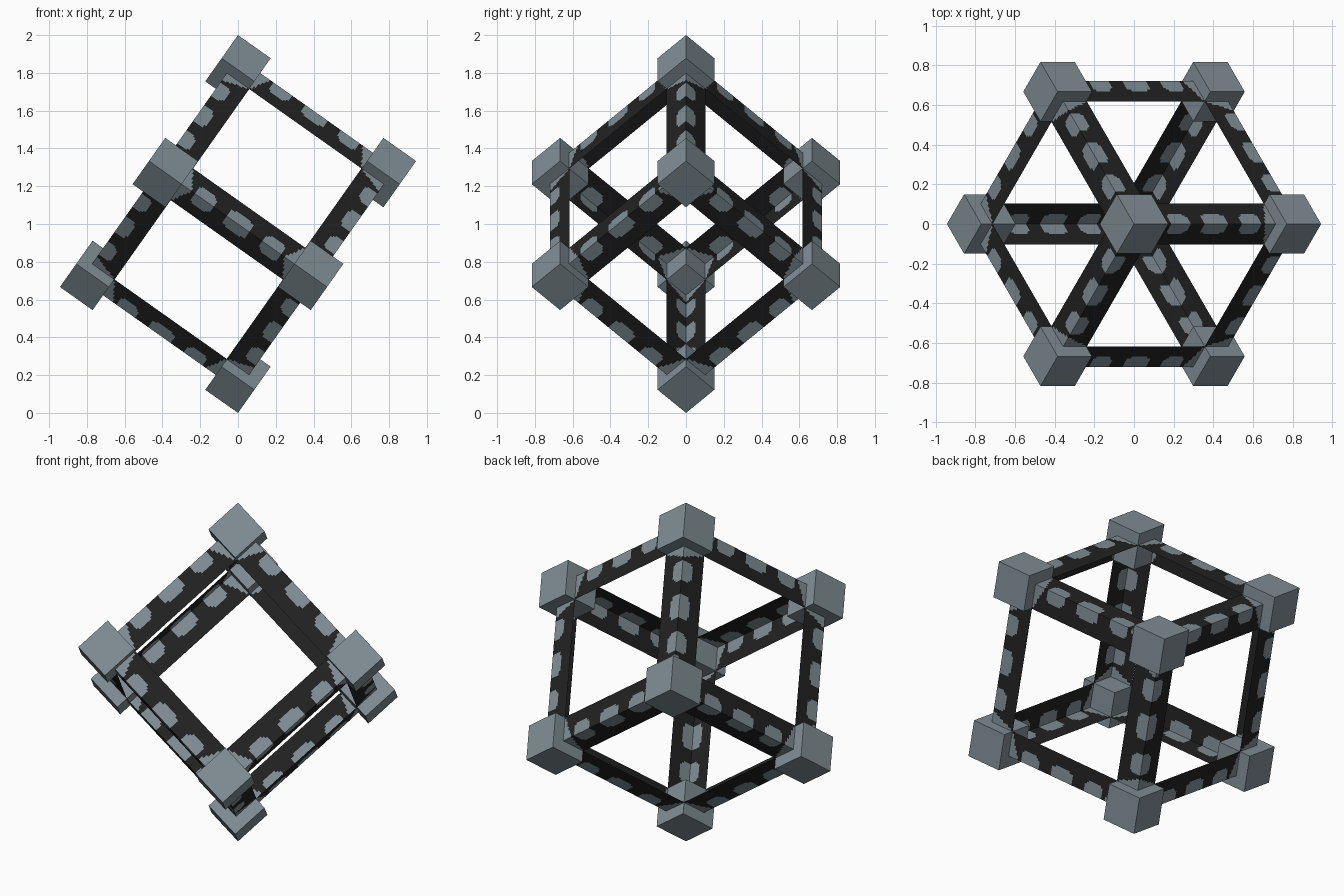
import bpy, bmesh, math
from mathutils import Matrix, Vector

if "Cube" in bpy.data.objects:
    bpy.data.objects.remove(bpy.data.objects["Cube"])

SIDE = 2 / math.sqrt(3)      # outer cube edge, body diagonal is 2 units
BLOCK = 0.212                # corner block edge
INSET = 0.068                # frame panels sit this far inside the blocks
WIDTH = 0.1455               # frame bar width
H = SIDE / 2 - INSET         # half size of a frame panel
N = 84                       # cells across a panel


def material(name, rgb):
    m = bpy.data.materials.new(name)
    m.diffuse_color = (*rgb, 1)
    m.use_nodes = True
    m.node_tree.nodes["Principled BSDF"].inputs["Base Color"].default_value = m.diffuse_color
    return m


GREY = material("slate_grey", (0.22, 0.275, 0.30))
BLACK = material("charcoal", (0.016, 0.016, 0.016))

# Cube axes, turned so the body diagonal is vertical
axes = [Vector((math.sqrt(2 / 3) * math.cos(math.radians(a)),
                math.sqrt(2 / 3) * math.sin(math.radians(a)),
                1 / math.sqrt(3))) for a in (180, 300, 60)]
TILT = Matrix.Translation((0, 0, 1)) @ Matrix(axes).transposed().to_4x4()


def finish(bm, name, mats):
    mesh = bpy.data.meshes.new(name)
    bm.to_mesh(mesh)
    bm.free()
    for m in mats:
        mesh.materials.append(m)
    ob = bpy.data.objects.new(name, mesh)
    bpy.context.collection.objects.link(ob)
    return ob


def blob(x, y, centre, half, depth):
    """Rounded patch lying against the outer edge of a bar."""
    return (abs(x - centre) / half) ** 3.5 + (y / depth) ** 3.5 < 1


def is_grey(along, depth):
    corner = along > 0.30 + 0.064 * depth / WIDTH
    return (corner or blob(along, depth, 0, 0.077, 0.072)
            or blob(along, depth, 0.22, 0.062, 0.072))


# Corner blocks
c = (SIDE - BLOCK) / 2
for i in range(8):
    pos = [c if i >> k & 1 else -c for k in range(3)]
    bm = bmesh.new()
    bmesh.ops.create_cube(bm, size=BLOCK, matrix=TILT @ Matrix.Translation(pos))
    finish(bm, f"corner_block_{i + 1}", [GREY])

# Open frame panels with grey patches on black bars
for k in range(3):
    for s in (1, -1):
        bm = bmesh.new()
        bmesh.ops.create_grid(bm, x_segments=N, y_segments=N, size=H)
        window = []
        for f in bm.faces:
            p = f.calc_center_median()
            a, b = sorted((abs(p.x), abs(p.y)))
            if H - b > WIDTH:
                window.append(f)
            else:
                f.material_index = 0 if is_grey(a, H - b) else 1
        bmesh.ops.delete(bm, geom=window, context='FACES')
        # place the panel on side s of axis k
        n = Vector([s if j == k else 0 for j in range(3)])
        u = Vector([1 if j == (k + 1) % 3 else 0 for j in range(3)])
        v = n.cross(u)
        place = Matrix.Translation(n * H) @ Matrix((u, v, n)).transposed().to_4x4()
        bm.transform(TILT @ place)
        finish(bm, f"frame_panel_{2 * k + (s < 0) + 1}", [GREY, BLACK])
